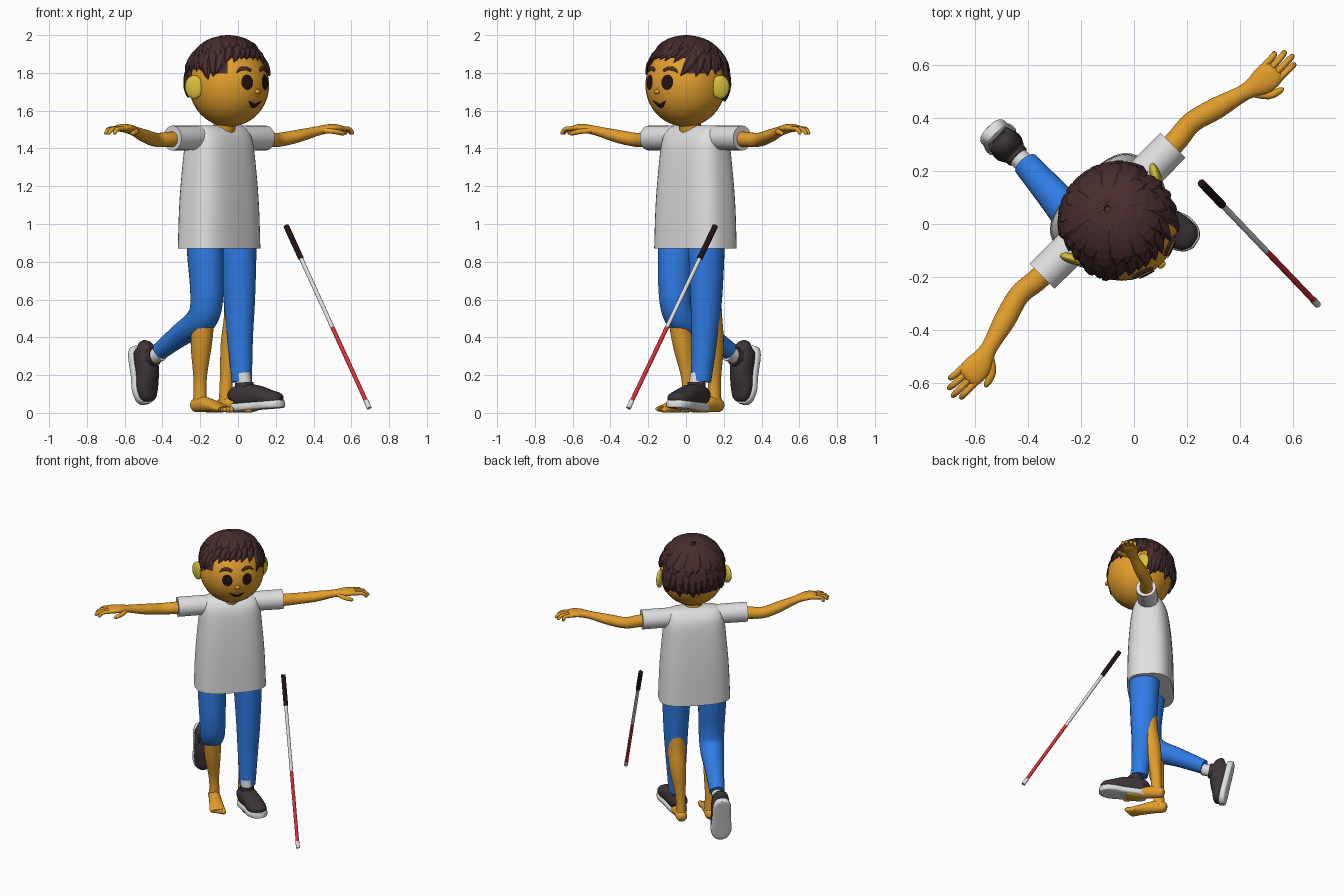
import bpy, bmesh, math, random
from mathutils import Vector, Matrix

random.seed(4)
if "Cube" in bpy.data.objects:
    bpy.data.objects.remove(bpy.data.objects["Cube"], do_unlink=True)


def material(name, r, g, b):
    m = bpy.data.materials.new(name)
    m.use_nodes = True
    m.diffuse_color = (r, g, b, 1)
    m.node_tree.nodes["Principled BSDF"].inputs["Base Color"].default_value = (r, g, b, 1)
    return m


skin = material("skin orange", .76, .34, .025)
ear_yellow = material("ear yellow", .68, .54, .04)
white = material("cloth white", .74, .74, .74)
blue = material("trouser blue", .028, .2, .78)
hair_brown = material("hair brown", .065, .026, .026)
shoe_dark = material("shoe charcoal", .045, .034, .04)
black = material("near black", .018, .006, .006)
red = material("cane red", .72, .03, .04)

# The figure is built facing -y, then turned to face diagonally
BODY = Matrix.Translation((-.1, .05, 0)) @ Matrix.Rotation(math.radians(45), 4, 'Z')


def finish(name, bm, mat, mtx=BODY, smooth=50):
    bmesh.ops.recalc_face_normals(bm, faces=bm.faces)
    bm.transform(mtx)
    me = bpy.data.meshes.new(name)
    bm.to_mesh(me)
    bm.free()
    me.materials.append(mat)
    ob = bpy.data.objects.new(name, me)
    bpy.context.collection.objects.link(ob)
    if smooth:
        bpy.ops.object.select_all(action='DESELECT')
        ob.select_set(True)
        bpy.context.view_layer.objects.active = ob
        bpy.ops.object.shade_smooth_by_angle(angle=math.radians(smooth))
    return ob


def spline(pts, steps):
    """Smooth curve through points that also carry radii."""
    out = []
    for i in range(len(pts) - 1):
        a, b, c, d = (pts[max(0, min(len(pts) - 1, i + k))] for k in (-1, 0, 1, 2))
        for s in range(steps):
            t = s / steps
            out.append([q + .5 * t * (r - p + t * (2 * p - 5 * q + 4 * r - w + t * (3 * (q - r) + w - p)))
                        for p, q, r, w in zip(a, b, c, d)])
    return out + [list(pts[-1])]


def add_tube(bm, pts, up=(0, 1, 0), n=20, e=1, steps=4, centre=None):
    """Loft through (x, y, z, radius, radius); e below 1 squares the section."""
    path = spline(pts, steps)
    pos = [Vector(p[:3]) for p in path]
    rings = []
    for i, p in enumerate(path):
        t = (pos[min(i + 1, len(pos) - 1)] - pos[max(i - 1, 0)]).normalized()
        u = pos[i] - centre if centre else Vector(up)
        side = u.cross(t).normalized()
        v = t.cross(side)
        ring = []
        for k in range(n):
            a = math.tau * k / n
            c, s = (math.copysign(abs(f) ** e, f) for f in (math.cos(a), math.sin(a)))
            ring.append(bm.verts.new(pos[i] + side * c * max(p[3], .001) + v * s * max(p[4], .001)))
        rings.append(ring)
    for r, q in zip(rings, rings[1:]):
        for k in range(n):
            j = (k + 1) % n
            bm.faces.new((r[k], r[j], q[j], q[k]))
    bm.faces.new(rings[0])
    bm.faces.new(rings[-1])


def tube(name, pts, mat, mtx=BODY, smooth=50, **kw):
    bm = bmesh.new()
    add_tube(bm, pts, **kw)
    return finish(name, bm, mat, mtx, smooth)


def ball(name, loc, scale, mat, turn=0):
    bm = bmesh.new()
    bmesh.ops.create_uvsphere(bm, u_segments=32, v_segments=20, radius=1)
    bm.transform(Matrix.Translation(loc) @ Matrix.Rotation(turn, 4, 'Z') @ Matrix.Diagonal((*scale, 1)))
    return finish(name, bm, mat)


def mirrored(pts, s):
    return [(s * p[0], *p[1:]) for p in pts]


# Shirt
tube("shirt_body", [(0, 0, .87, .235, .15), (0, 0, 1.1, .226, .146), (0, 0, 1.3, .21, .134),
                    (0, 0, 1.44, .196, .115), (0, 0, 1.5, .175, .08), (0, 0, 1.522, .14, .045)],
     white, e=.67, n=40)
tube("hips", [(0, -.01, .89, .2, .11), (0, -.01, 1.05, .19, .1)], blue, e=.8)
tube("neck", [(0, -.02, 1.44, .06, .06), (0, -.04, 1.52, .058, .06), (0, -.06, 1.6, .058, .06)], skin)

Z = (0, 0, 1)
for side, s in (("left", 1), ("right", -1)):
    # Sleeve, arm and hand
    tube(side + "_sleeve", mirrored([(.08, 0, 1.458, .062, .06), (.2, 0, 1.456, .067, .065),
                                     (.35, 0, 1.455, .067, .066)], s), white, up=Z)
    bm = bmesh.new()
    add_tube(bm, mirrored([(.28, 0, 1.453, .043, .043), (.38, .004, 1.447, .042, .04), (.463, .011, 1.446, .04, .037),
                           (.57, -.018, 1.465, .041, .034), (.685, -.05, 1.492, .031, .025),
                           (.76, -.068, 1.506, .05, .023), (.81, -.07, 1.508, .05, .019),
                           (.83, -.07, 1.505, .035, .008)], s), up=Z)
    for base, tip_x, tip_y in ((-.033, .876, -.026), (-.058, .905, -.05), (-.082, .915, -.081), (-.105, .898, -.108)):
        mid = (.81 + tip_x) / 2 + .01
        add_tube(bm, mirrored([(.78, base, 1.506, .013, .013), (mid, (base + tip_y) / 2, 1.503, .012, .012),
                               (tip_x - .008, tip_y, 1.482, .01, .01), (tip_x, tip_y, 1.477, .003, .003)], s), up=Z, n=10)
    add_tube(bm, mirrored([(.7, -.07, 1.495, .014, .014), (.74, -.122, 1.49, .015, .014),
                           (.785, -.14, 1.48, .012, .012), (.8, -.142, 1.476, .003, .003)], s), up=Z, n=10)
    finish(side + "_arm", bm, skin)

    # Bare leg with foot and toes
    bm = bmesh.new()
    add_tube(bm, mirrored([(.115, -.01, .66, .06, .06), (.118, 0, .5, .058, .06), (.112, .022, .36, .054, .058),
                           (.1, .042, .2, .036, .038), (.096, .046, .11, .033, .036), (.096, .048, .04, .036, .042)], s))
    add_tube(bm, mirrored([(.096, .1, .035, .012, .012), (.096, .085, .038, .034, .034), (.098, .03, .046, .038, .042),
                           (.102, -.05, .036, .044, .034), (.106, -.12, .024, .052, .022),
                           (.106, -.145, .02, .048, .014)], s), up=Z)
    for k in range(5):
        x, y = .07 + .018 * k, -.176 + .008 * k
        r = .016 - .0015 * k
        add_tube(bm, mirrored([(x, -.11, .02, r, r), (x, y + .012, .017, r, r), (x, y, .015, .003, .003)], s), up=Z, n=10)
    finish(side + "_bare_leg", bm, skin)

    # Ear
    ball(side + "_ear", (s * .222, -.035, 1.725), (.02, .05, .062), ear_yellow, -s * .5)

# Trouser legs
tube("left_trouser_leg", [(.11, -.02, .98, .095, .1), (.113, -.03, .87, .094, .1), (.116, -.035, .6, .08, .088),
                          (.112, -.045, .4, .068, .07), (.106, -.064, .165, .053, .055)], blue)
tube("right_trouser_leg", [(-.12, -.01, .98, .1, .095), (-.124, -.02, .85, .1, .094), (-.122, -.03, .66, .092, .087),
                           (-.119, -.015, .54, .085, .083), (-.114, .045, .475, .077, .078),
                           (-.105, .17, .42, .062, .064), (-.093, .345, .33, .047, .05)],
     blue, up=(1, 0, 0), steps=6)


# Shoes: toe along -y, sole on z = 0, placed by a matrix
def shoe(side, place):
    place = BODY @ place
    tube(side + "_shoe_upper", [(0, .145, .06, .03, .03), (0, .13, .075, .052, .055), (0, .07, .08, .06, .062),
                                (0, 0, .075, .06, .056), (0, -.07, .058, .064, .045), (0, -.125, .05, .052, .034),
                                (0, -.148, .045, .025, .018)], shoe_dark, place, up=Z, e=.85)
    tube(side + "_shoe_collar", [(0, .075, .06, .055, .06), (0, .075, .15, .045, .05)], shoe_dark, place)
    tube(side + "_shoe_sole", [(0, .157, .022, .02, .018), (0, .145, .022, .042, .022), (0, .1, .022, .06, .022),
                               (0, 0, .022, .062, .022), (0, -.08, .022, .07, .022), (0, -.135, .022, .052, .022),
                               (0, -.157, .022, .022, .018)], white, place, up=Z, e=.45)
    tube(side + "_sock", [(0, .075, .12, .038, .04), (0, .08, .2, .038, .04)], white, place)


shoe("left", Matrix.Translation((.117, -.173, .016)) @ Matrix.Rotation(math.radians(13), 4, 'Z')
     @ Matrix.Rotation(math.radians(-4), 4, 'X'))
shoe("right", Matrix.Translation((-.096, .514, .195)) @ Matrix.Rotation(math.radians(78), 4, 'X'))

# Head
HEAD = Vector((0, -.075, 1.735))
ball("head", HEAD, (.212, .212, .22), skin)


def on_face(x, z, lift=.004):
    d = max(0, 1 - (x / .212) ** 2 - ((z - HEAD.z) / .22) ** 2)
    return Vector((x, HEAD.y - .212 * math.sqrt(d) - lift, z))


def face_plate(name, outline, mat):
    bm = bmesh.new()
    n = len(outline)
    mid = bm.verts.new(on_face(sum(p[0] for p in outline) / n, sum(p[1] for p in outline) / n))
    rim = [bm.verts.new(on_face(*p)) for p in outline]
    for k in range(n):
        bm.faces.new((mid, rim[k], rim[(k + 1) % n]))
    finish(name, bm, mat)


for side, s in (("left", 1), ("right", -1)):
    turn = [math.tau * k / 24 for k in range(24)]
    face_plate(side + "_eye", [(s * .066 + .033 * math.cos(a), 1.75 + .041 * math.sin(a)) for a in turn], black)
    brow = [(*on_face(s * x, z, .003), w, .006) for x, z, w in
            ((.035, 1.812, .008), (.06, 1.824, .011), (.09, 1.82, .01), (.112, 1.803, .003))]
    tube(side + "_eyebrow", brow, hair_brown, centre=HEAD, n=10)
ball("nose", on_face(0, 1.7), (.017, .013, .013), skin)
span = [k / 6 - 1 for k in range(13)]
face_plate("mouth", [(.05 * t, 1.638 + .016 * t * t) for t in span]
           + [(-.05 * t, 1.614 + .04 * t * t) for t in span[1:-1]], black)

# Hair: a cap trimmed at the hairline, covered in pointed locks
HAIR = Vector((0, -.062, 1.75))
CROWN = Vector((.02, .3, 1)).normalized()


def hairline(deg):
    a = abs((deg + 180) % 360 - 180)
    return 62 if a < 48 else 84 if a < 74 else 77 if a < 108 else 111


def direction(deg, polar):
    a, p = math.radians(deg), math.radians(polar)
    return Vector((math.sin(p) * math.sin(a), -math.sin(p) * math.cos(a), math.cos(p)))


bm = bmesh.new()
bmesh.ops.create_uvsphere(bm, u_segments=48, v_segments=32, radius=1)
trim = []
for f in bm.faces:
    c = f.calc_center_median()
    if math.degrees(math.acos(c.z / c.length)) > hairline(math.degrees(math.atan2(c.x, -c.y))) - 6:
        trim.append(f)
bmesh.ops.delete(bm, geom=trim, context='FACES')
bm.transform(Matrix.Translation(HAIR) @ Matrix.Diagonal((.221, .221, .234, 1)))
finish("hair_cap", bm, hair_brown)

bm = bmesh.new()
for count, reach, width, lift in ((30, 1, .034, 1), (18, .72, .042, 1.025)):
    for k in range(count):
        deg = 360 * (k + random.uniform(-.2, .2)) / count
        front = abs((deg + 180) % 360 - 180) < 60
        polar = hairline(deg) * (reach + random.uniform(-.05, .05))
        sweep = -22 if front else random.uniform(-8, 8)
        pts = []
        for t, w in ((.06, .5), (.3, .9), (.55, 1.1), (.8, .8), (1, .05)):
            d = CROWN.lerp(direction(deg + sweep * (t * t - .4), polar), t).normalized()
            flare = lift + (.035 * t * t if front else .01 * t)
            p = HAIR + Vector((d.x * .221, d.y * .221, d.z * .232)) * flare
            pts.append((*p, width * w, .013 * min(1, w + .2)))
        add_tube(bm, pts, n=6, steps=2, centre=HAIR)
finish("hair_locks", bm, hair_brown, smooth=0)

# Cane
top, tip = Vector((.255, .155, .99)), Vector((.695, -.305, .025))
for name, a, b, r, mat in (("cane_grip", 0, .18, .015, black), ("cane_shaft", .18, .557, .011, white),
                           ("cane_lower_shaft", .557, .96, .011, red), ("cane_tip", .96, 1, .013, white)):
    tube(name, [(*top.lerp(tip, t), r, r) for t in (a, b)], mat, Matrix(), up=Z, n=16, steps=1)
